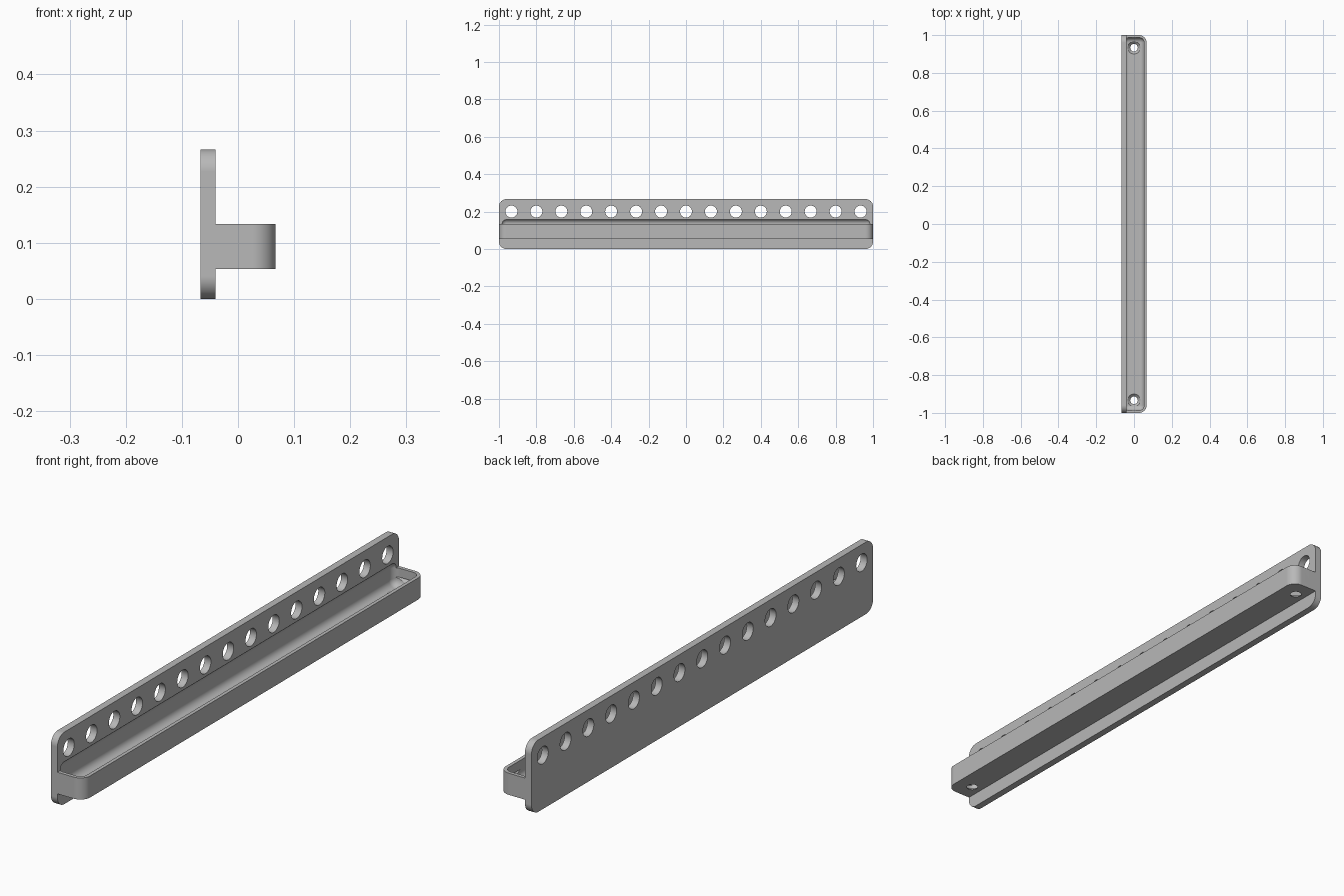
import bpy, bmesh, math
from mathutils import Matrix, Vector

if "Cube" in bpy.data.objects:
    bpy.data.objects.remove(bpy.data.objects["Cube"], do_unlink=True)

U = 2 / 150              # base unit: wall thickness
BACK, FACE, LIP = -5 * U, -3 * U, 5 * U
HOLE_Z = 15 * U

grey = bpy.data.materials.new("grey")
grey.use_nodes = True
grey.diffuse_color = (0.48, 0.48, 0.48, 1)
grey.node_tree.nodes["Principled BSDF"].inputs["Base Color"].default_value = grey.diffuse_color


def make_object(name, bm):
    bmesh.ops.recalc_face_normals(bm, faces=bm.faces)
    mesh = bpy.data.meshes.new(name)
    bm.to_mesh(mesh)
    bm.free()
    mesh.materials.append(grey)
    obj = bpy.data.objects.new(name, mesh)
    bpy.context.collection.objects.link(obj)
    return obj


def box(lo, hi):
    lo, hi = Vector(lo), Vector(hi)
    bm = bmesh.new()
    place = Matrix.Translation((lo + hi) / 2) @ Matrix.Diagonal((*(hi - lo), 1))
    bmesh.ops.create_cube(bm, size=1, matrix=place)
    return bm


def round_edges(bm, keep, radius, segments=10):
    edges = [e for e in bm.edges if keep(*(v.co for v in e.verts))]
    bmesh.ops.bevel(bm, geom=edges, offset=radius, segments=segments,
                    profile=0.5, affect='EDGES')


def cut(obj, *cutters):
    for c in cutters:
        c.hide_render = True
        mod = obj.modifiers.new("cut", 'BOOLEAN')
        mod.operation, mod.solver, mod.object = 'DIFFERENCE', 'EXACT', c
    graph = bpy.context.evaluated_depsgraph_get()
    mesh = bpy.data.meshes.new_from_object(obj.evaluated_get(graph))
    obj.modifiers.clear()
    obj.data = mesh


def finish(obj):
    bpy.ops.object.select_all(action='DESELECT')
    obj.select_set(True)
    bpy.context.view_layer.objects.active = obj
    bpy.ops.object.shade_smooth_by_angle(angle=math.radians(30))
    weighted = obj.modifiers.new("weighted normals", 'WEIGHTED_NORMAL')
    weighted.keep_sharp = True


# Back plate with four rounded corners
bm = box((BACK, -1, 0), (FACE, 1, 20 * U))
round_edges(bm, lambda a, b: abs(a.x - b.x) > 0.01, 3 * U)
plate = make_object("back_plate", bm)

# Tray body, rounded at its two outer corners
bm = box((FACE, -1, 4 * U), (LIP, 1, 10 * U))
round_edges(bm, lambda a, b: abs(a.z - b.z) > 0.01 and a.x > 0, 3 * U)
tray = make_object("tray", bm)

# Cavity cutter, filleted all round, biting half way into the plate
bm = box((-4 * U, -1 + U, 5 * U), (4 * U, 1 - U, 12 * U))
round_edges(bm, lambda a, b: True, 1.95 * U)
cavity = make_object("cavity_cutter", bm)

# Row of fifteen round holes along the plate
bm = bmesh.new()
for i in range(-7, 8):
    place = Matrix.Translation((BACK, i * 10 * U, HOLE_Z)) @ Matrix.Rotation(math.pi / 2, 4, 'Y')
    bmesh.ops.create_cone(bm, cap_ends=True, segments=40, radius1=0.032, radius2=0.032,
                          depth=0.2, matrix=place)
holes = make_object("plate_hole_cutter", bm)

# Countersunk screw holes in the tray floor
bm = bmesh.new()
for side in (-1, 1):
    place = Matrix.Translation((0, side * 70 * U, 5 * U))
    bmesh.ops.create_cone(bm, cap_ends=True, segments=40, radius1=0.0, radius2=5 * U,
                          depth=5 * U, matrix=place)
sinks = make_object("countersink_cutter", bm)
bm = bmesh.new()
for side in (-1, 1):
    place = Matrix.Translation((0, side * 70 * U, 4 * U))
    bmesh.ops.create_cone(bm, cap_ends=True, segments=40, radius1=1.25 * U, radius2=1.25 * U,
                          depth=4 * U, matrix=place)
bores = make_object("screw_bore_cutter", bm)

cut(plate, cavity, holes)
cut(tray, cavity, sinks, bores)
for helper in (cavity, holes, sinks, bores):
    bpy.data.objects.remove(helper, do_unlink=True)
for part in (plate, tray):
    finish(part)
